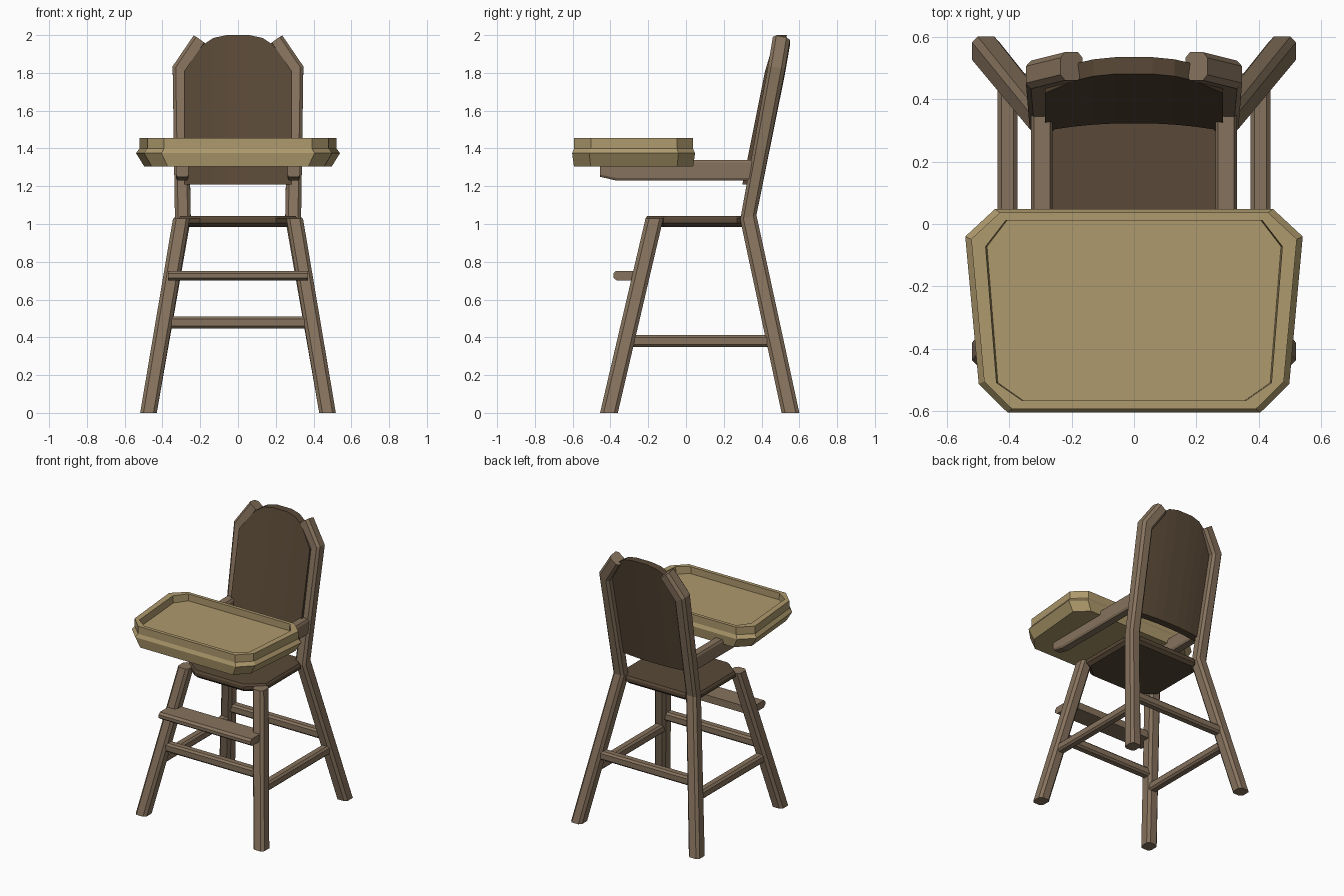
import bpy, bmesh
from mathutils import Vector as V

if "Cube" in bpy.data.objects:
    bpy.data.objects.remove(bpy.data.objects["Cube"], do_unlink=True)


def material(name, rgb):
    m = bpy.data.materials.new(name)
    m.use_nodes = True
    m.diffuse_color = (*rgb, 1)
    m.node_tree.nodes["Principled BSDF"].inputs["Base Color"].default_value = (*rgb, 1)
    return m


WOOD = material("brown wood", (0.24, 0.17, 0.11))
DARK = material("dark wood", (0.1, 0.066, 0.038))
TAN = material("tan tray", (0.42, 0.32, 0.15))


def loft(name, rings, mat):
    """Skin a list of equal-length point rings and cap both ends."""
    bm = bmesh.new()
    vs = [[bm.verts.new(p) for p in r] for r in rings]
    n = len(vs[0])
    for a, b in zip(vs, vs[1:]):
        for i in range(n):
            j = (i + 1) % n
            bm.faces.new((a[i], a[j], b[j], b[i]))
    bm.faces.new(vs[0])
    bm.faces.new(vs[-1])
    bmesh.ops.recalc_face_normals(bm, faces=bm.faces)
    me = bpy.data.meshes.new(name)
    bm.to_mesh(me)
    bm.free()
    me.materials.append(mat)
    ob = bpy.data.objects.new(name, me)
    bpy.context.collection.objects.link(ob)
    return ob


def octagon(c, u, v, k=0.6):
    """Chamfered rectangle around c with half-axes u and v."""
    c, u, v = V(c), V(u), V(v)
    uv = [(1, -k), (1, k), (k, 1), (-k, 1), (-1, k), (-1, -k), (-k, -1), (k, -1)]
    return [c + u * a + v * b for a, b in uv]


def bar(name, a, b, u, v, mat=WOOD, k=0.6):
    return loft(name, [octagon(a, u, v, k), octagon(b, u, v, k)], mat)


def mirror_x(pts):
    return pts + [(-x, y) for x, y in reversed(pts)]


# Legs, back posts, arms and side rungs, one set for each side
for side, s in (("left", 1), ("right", -1)):
    U, W = (0.044 * s, 0, 0), (0, 0.047, 0)
    bar("front_leg_" + side, (0.474 * s, -0.408, 0), (0.3 * s, -0.167, 1.03), U, W)
    loft("back_leg_and_post_" + side, [
        octagon((0.474 * s, 0.553, 0), U, W),
        octagon((0.292 * s, 0.33, 1.035), (0.042 * s, 0, 0), (0, 0.043, 0.012)),
        octagon((0.305 * s, 0.478, 1.81), (0.041 * s, 0, 0.02), (0, 0.045, -0.008)),
        octagon((0.2 * s, 0.505, 1.968), (0.035 * s, 0, 0.025), (0, 0.045, -0.008)),
    ], WOOD)
    loft("arm_" + side, [
        octagon((0.295 * s, -0.455, 1.295), (0.034, 0, 0), (0, 0, 0.045), 0.75),
        octagon((0.295 * s, -0.37, 1.285), (0.034, 0, 0), (0, 0, 0.055), 0.75),
        octagon((0.295 * s, 0.36, 1.285), (0.034, 0, 0), (0, 0, 0.055), 0.75),
    ], WOOD)
    bar("side_rung_" + side, (0.405 * s, -0.31, 0.38), (0.405 * s, 0.46, 0.38),
        (0.032, 0, 0), (0, 0, 0.032))

# Cross rungs and footrest
for name, y in (("front_rung", -0.296), ("back_rung", 0.45)):
    bar(name, (-0.385, y, 0.478), (0.385, y, 0.478), (0, 0.032, 0), (0, 0, 0.032))
foot = [(-0.22, 0.7), (-0.365, 0.7), (-0.385, 0.715), (-0.385, 0.737),
        (-0.37, 0.752), (-0.22, 0.752)]
loft("footrest", [[(x, y, z) for y, z in foot] for x in (-0.37, 0.37)], WOOD)

# Seat with cut corners and a bevelled underside
seat = mirror_x([(0.2, -0.215), (0.315, -0.12), (0.315, 0.27), (0.24, 0.35)])
loft("seat", [[(x * f, 0.065 + (y - 0.065) * f, z) for x, y in seat]
              for f, z in ((0.93, 0.985), (1, 1.005), (1, 1.028), (0.97, 1.042))], DARK)

# Leaning, slightly curved backrest with an arched top
outline = [(0.285, 1.81), (0.19, 1.945), (0.13, 1.985), (0.06, 2.0)]
columns = [(-x, z) for x, z in outline] + outline[::-1]


def back_point(x, z, dy):
    return (x, 0.508 - 0.2 * (2 - z) - 0.3 * x * x + dy, z)


loft("backrest", [[back_point(x, 1.21, -0.027), back_point(x, z, -0.027),
                   back_point(x, z, 0.027), back_point(x, 1.21, 0.027)]
                  for x, z in columns], DARK)

# Tray with flared sides, a stepped rim and a recessed floor
edge = mirror_x([(0.405, -0.603), (0.497, -0.512), (0.54, -0.04), (0.445, 0.048)])
inner = mirror_x([(0.358, -0.565), (0.44, -0.508), (0.475, -0.072), (0.41, 0.012)])


def tray_ring(fx, fy, z):
    return [(x * fx, -0.278 + (y + 0.278) * fy, z) for x, y in edge]


loft("tray", [tray_ring(0.92, 0.97, 1.305), tray_ring(1, 1, 1.375),
              tray_ring(0.965, 0.965, 1.4), tray_ring(0.965, 0.965, 1.455),
              [(x, y, 1.455) for x, y in inner],
              [(x * 0.99, y, 1.405) for x, y in inner]], TAN)
